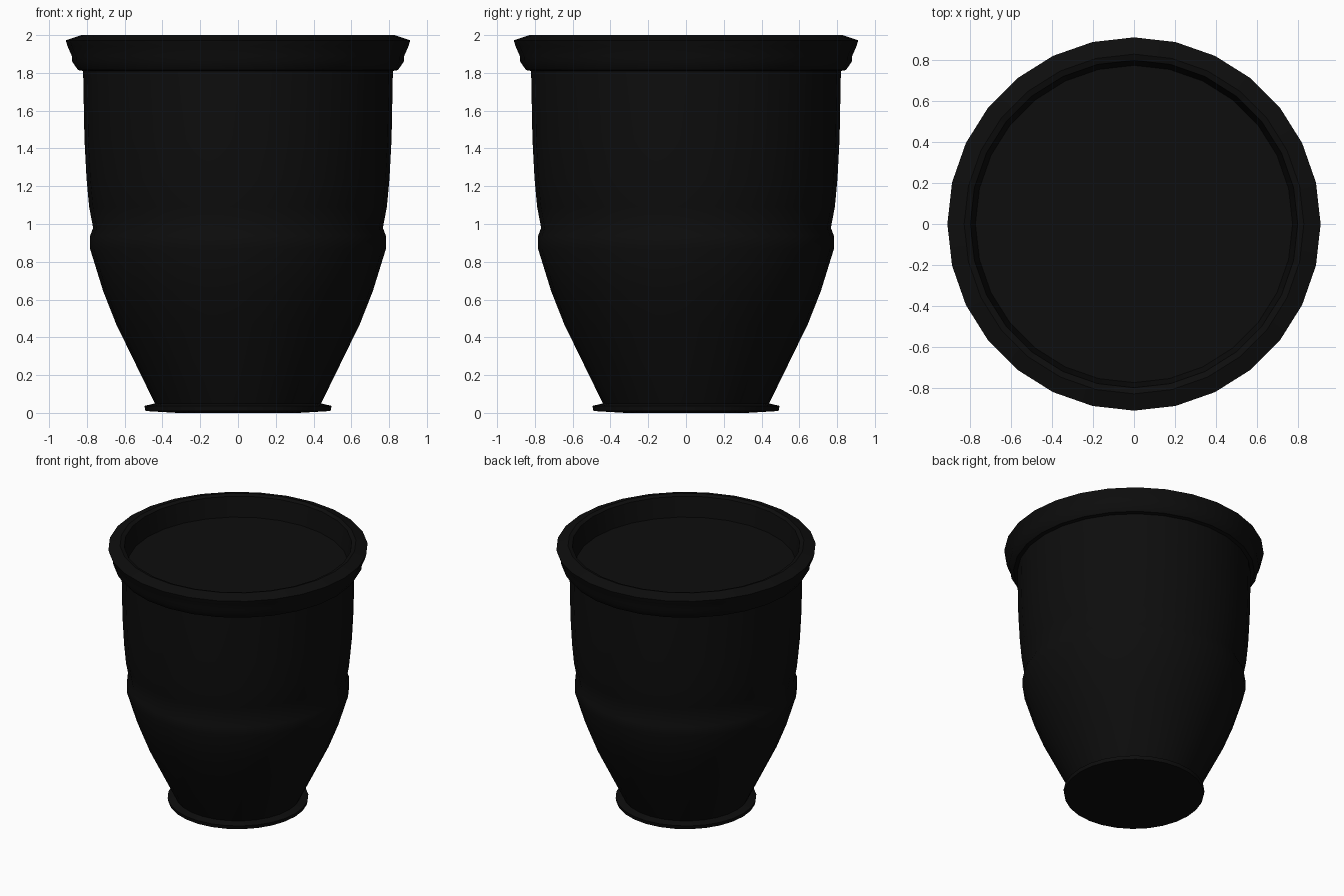
import bpy, bmesh, math

cube = bpy.data.objects.get("Cube")
if cube:
    bpy.data.objects.remove(cube, do_unlink=True)

SIDES = 28

# One near-black glaze for the whole planter
glaze = bpy.data.materials.new("near_black_glaze")
colour = (0.004, 0.004, 0.004, 1)
glaze.use_nodes = True
glaze.diffuse_color = colour
glaze.node_tree.nodes["Principled BSDF"].inputs["Base Color"].default_value = colour


def lathe(name, profile, cap_start=False, cap_end=False):
    """Revolve a (radius, height) profile about z, optionally capping its ends."""
    bm = bmesh.new()
    rings = []
    for r, z in profile:
        angles = [math.tau * i / SIDES for i in range(SIDES)]
        rings.append([bm.verts.new((r * math.cos(a), r * math.sin(a), z)) for a in angles])
    for low, high in zip(rings, rings[1:]):
        for i in range(SIDES):
            j = (i + 1) % SIDES
            bm.faces.new((low[i], low[j], high[j], high[i]))
    if cap_start:
        bm.faces.new(rings[0][::-1])
    if cap_end:
        bm.faces.new(rings[-1])
    mesh = bpy.data.meshes.new(name)
    bm.to_mesh(mesh)
    bm.free()
    mesh.materials.append(glaze)
    obj = bpy.data.objects.new(name, mesh)
    bpy.context.collection.objects.link(obj)
    bpy.ops.object.select_all(action="DESELECT")
    obj.select_set(True)
    bpy.context.view_layer.objects.active = obj
    bpy.ops.object.shade_smooth_by_angle(angle=math.radians(35))
    return obj


# Flared foot with a slightly domed underside
lathe("foot", [(0.32, 0), (0.49, 0.01), (0.495, 0.037), (0.44, 0.05)], cap_start=True)

# Tapered bowl, raised waist band and upper wall
lathe("body", [(0.44, 0.05), (0.645, 0.47), (0.714, 0.645), (0.783, 0.868),
               (0.783, 0.937), (0.767, 0.98), (0.788, 1.09), (0.802, 1.24),
               (0.813, 1.45), (0.82, 1.81)])

# Rolled rim, turning inward to the inner wall
lathe("rim", [(0.82, 1.81), (0.847, 1.815), (0.878, 1.86), (0.88, 1.89),
              (0.902, 1.94), (0.912, 1.972), (0.83, 2), (0.8, 1.99), (0.775, 1.84)])

# Flat fill just below the rim
lathe("soil", [(0.775, 1.84), (0.4, 1.84)], cap_end=True)
